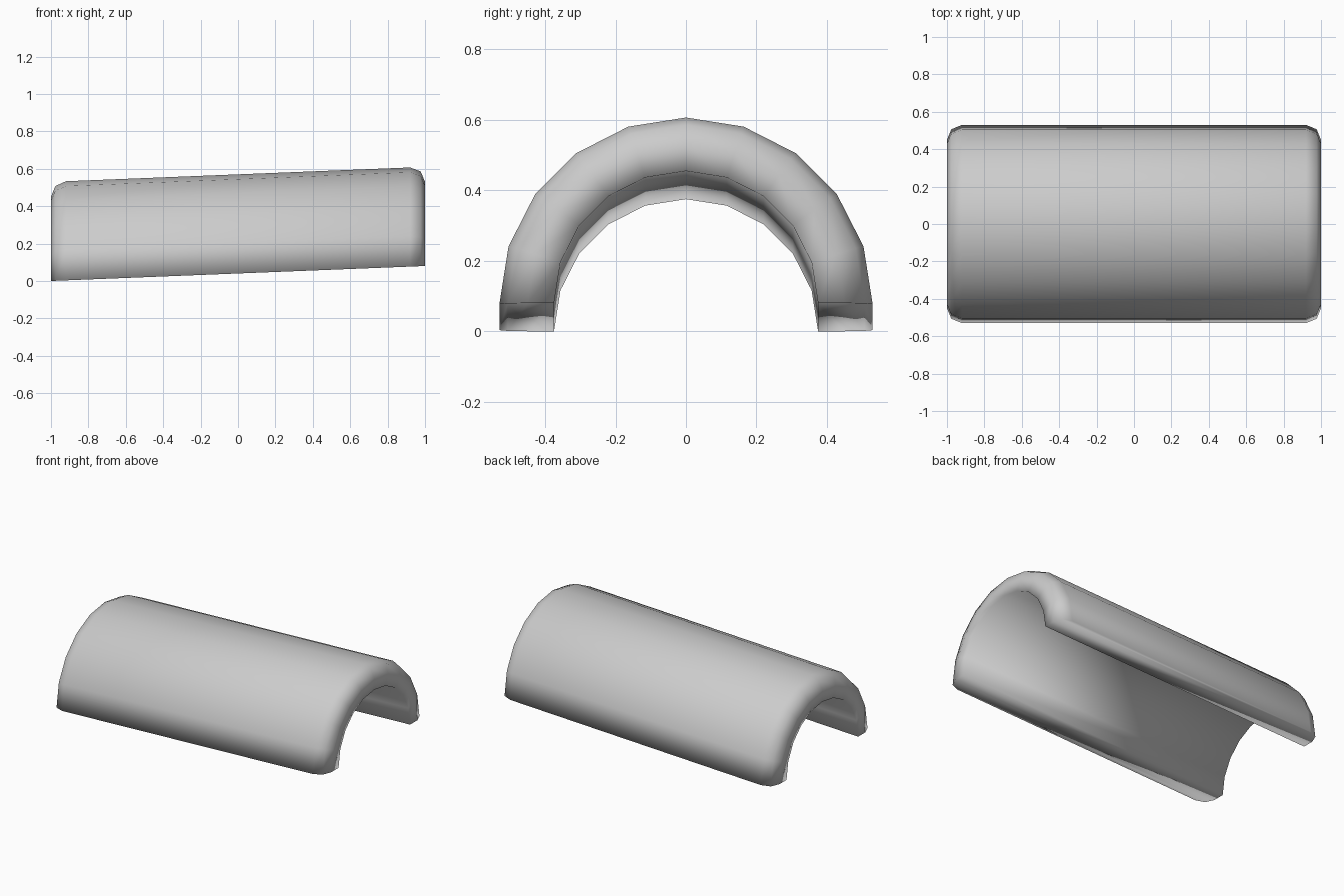
import bpy, bmesh, math

if "Cube" in bpy.data.objects:
    bpy.data.objects.remove(bpy.data.objects["Cube"])

OUTER, INNER, BEVEL, SEGS = 0.53, 0.375, 0.08, 10
RISE = 0.04  # upward slope along x

# Lengthwise section (x, radius): outer rim rounded at both ends
k = BEVEL * (1 - math.sqrt(0.5))
right = [(1, INNER), (1, OUTER - BEVEL), (1 - k, OUTER - k), (1 - BEVEL, OUTER)]
section = right + [(-x, r) for x, r in reversed(right)]

# Sweep the section through a half circle, sheared upwards along x
bm = bmesh.new()
rings = []
for i in range(SEGS + 1):
    a = math.pi * i / SEGS
    rings.append([bm.verts.new((x, r * math.cos(a), r * math.sin(a) + RISE * (x + 1)))
                  for x, r in section])
n = len(section)
for a, b in zip(rings, rings[1:]):
    for j in range(n):
        bm.faces.new((a[j], a[(j + 1) % n], b[(j + 1) % n], b[j]))

# Flat undersides of the two long edges, in strips
for ring in (rings[0], rings[-1]):
    for j in range(n // 2 - 1):
        bm.faces.new((ring[j], ring[j + 1], ring[n - 2 - j], ring[n - 1 - j]))
bmesh.ops.recalc_face_normals(bm, faces=bm.faces[:])
for f in bm.faces:
    f.smooth = True

mesh = bpy.data.meshes.new("roof_tile")
bm.to_mesh(mesh)
bm.free()
tile = bpy.data.objects.new("roof_tile", mesh)
bpy.context.collection.objects.link(tile)
